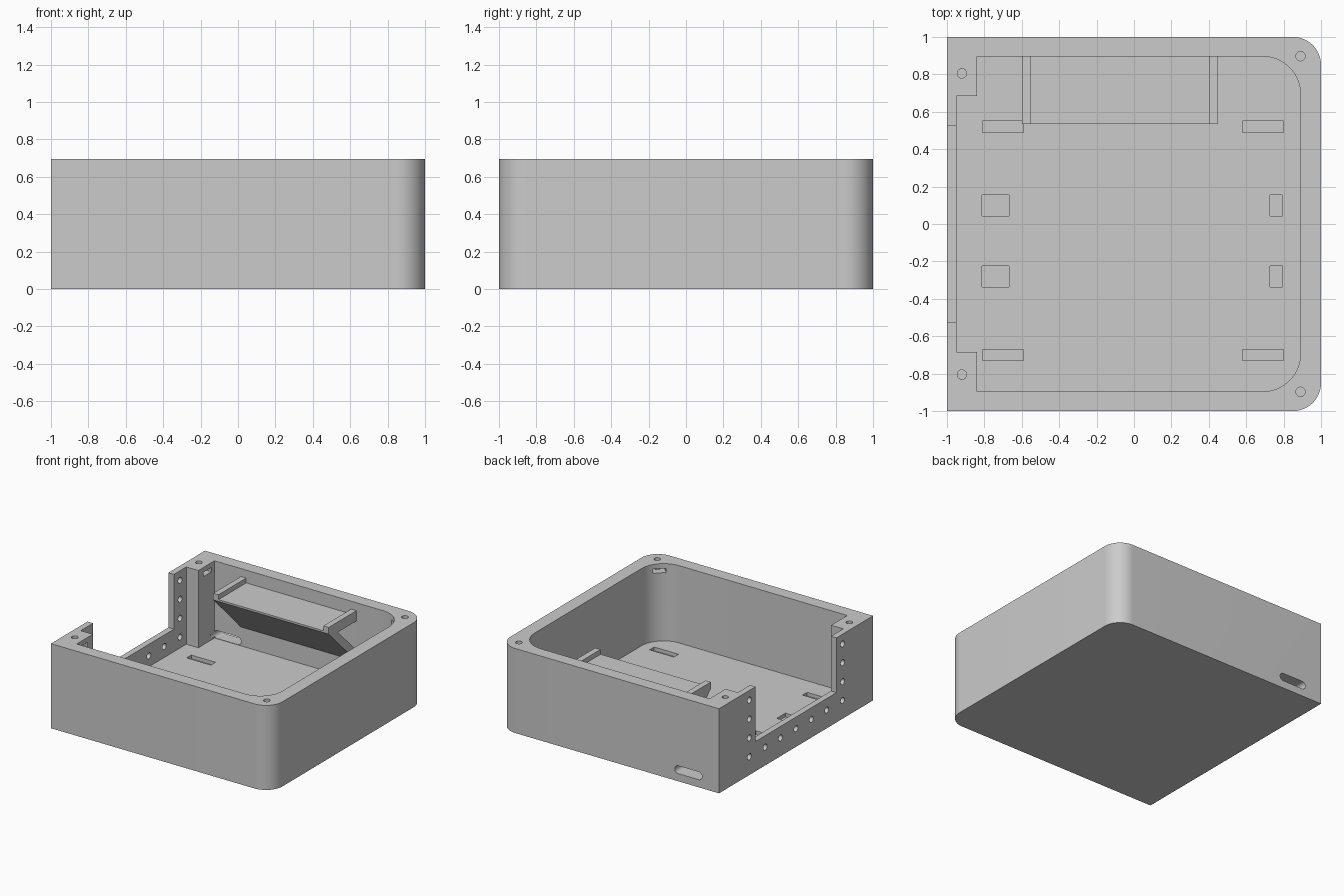
import bpy, bmesh, math
from mathutils import Vector, Matrix

if "Cube" in bpy.data.objects:
    bpy.data.objects.remove(bpy.data.objects["Cube"], do_unlink=True)

grey = bpy.data.materials.new("light grey plastic")
grey.use_nodes = True
grey.diffuse_color = (0.6, 0.6, 0.6, 1)
grey.node_tree.nodes["Principled BSDF"].inputs["Base Color"].default_value = (0.6, 0.6, 0.6, 1)

HEIGHT, FLOOR = 0.695, 0.06


def prism(bm, points, direction):
    """Extrude a closed outline along a direction vector."""
    face = bm.faces.new([bm.verts.new(p) for p in points])
    out = bmesh.ops.extrude_face_region(bm, geom=[face])
    bmesh.ops.translate(bm, vec=direction,
                        verts=[v for v in out["geom"] if isinstance(v, bmesh.types.BMVert)])


def box(bm, lo, hi, turn=0):
    lo, hi = Vector(lo), Vector(hi)
    m = (Matrix.Translation((lo + hi) / 2) @ Matrix.Rotation(turn, 4, "Z")
         @ Matrix.Diagonal((*(hi - lo), 1)))
    bmesh.ops.create_cube(bm, size=1, matrix=m)


def cylinder(bm, centre, radius, length, axis="Z"):
    turn = Matrix.Rotation(math.pi / 2, 4, "Y") if axis == "X" else Matrix()
    bmesh.ops.create_cone(bm, cap_ends=True, segments=24, radius1=radius, radius2=radius,
                          depth=length, matrix=Matrix.Translation(centre) @ turn)


def arc(cx, cy, r, start, end, steps=16):
    angles = [math.radians(start + (end - start) * i / steps) for i in range(steps + 1)]
    return [(cx + r * math.cos(a), cy + r * math.sin(a)) for a in angles]


def make(name, bm):
    bmesh.ops.recalc_face_normals(bm, faces=bm.faces)
    mesh = bpy.data.meshes.new(name)
    bm.to_mesh(mesh)
    bm.free()
    mesh.materials.append(grey)
    ob = bpy.data.objects.new(name, mesh)
    bpy.context.collection.objects.link(ob)
    return ob


def select(ob):
    bpy.ops.object.select_all(action="DESELECT")
    ob.select_set(True)
    bpy.context.view_layer.objects.active = ob


def cut(target, bm):
    """Subtract the cutter shape from the target, then drop the cutter."""
    cutter = make("cutter", bm)
    cutter.hide_render = True
    mod = target.modifiers.new("cut", "BOOLEAN")
    mod.operation, mod.solver, mod.object = "DIFFERENCE", "EXACT", cutter
    select(target)
    bpy.ops.object.modifier_apply(modifier=mod.name)
    bpy.data.objects.remove(cutter, do_unlink=True)


# Outer body, rounded on the +x corners only
bm = bmesh.new()
outline = [(-1, -1)] + arc(0.85, -0.85, 0.15, -90, 0) + arc(0.85, 0.85, 0.15, 0, 90) + [(-1, 1)]
prism(bm, [(x, y, 0) for x, y in outline], (0, 0, HEIGHT))
body = make("case_body", bm)

# Main cavity, stepped around the two square corner posts
bm = bmesh.new()
inner = ([(-0.95, -0.685), (-0.84, -0.685), (-0.84, -0.895)]
         + arc(0.69, -0.695, 0.2, -90, 0) + arc(0.69, 0.695, 0.2, 0, 90)
         + [(-0.84, 0.895), (-0.84, 0.685), (-0.95, 0.685)])
prism(bm, [(x, y, FLOOR) for x, y in inner], (0, 0, 1))
cut(body, bm)

# Wide opening in the -x wall
bm = bmesh.new()
box(bm, (-1.1, -0.525, 0.245), (-0.9, 0.525, 1))
cut(body, bm)

# Row and columns of small holes around the opening
bm = bmesh.new()
for i in range(5):
    cylinder(bm, (-1, -0.4 + 0.2 * i, 0.15), 0.025, 0.16, "X")
for side in (-1, 1):
    for i in range(4):
        cylinder(bm, (-1, 0.605 * side, 0.15 + 0.155 * i), 0.025, 0.16, "X")
cut(body, bm)

# Screw holes in the rim
bm = bmesh.new()
for side in (-1, 1):
    cylinder(bm, (-0.92, 0.805 * side, HEIGHT), 0.025, 0.4)
    cylinder(bm, (0.89, 0.897 * side, HEIGHT), 0.025, 0.4)
cut(body, bm)

# Nut slots that open into the cavity below the rim
bm = bmesh.new()
for side in (-1, 1):
    box(bm, (-0.97, 0.805 * side - 0.05, 0.62), (-0.8, 0.805 * side + 0.05, 0.655))
    box(bm, (0.77, 0.86 * side - 0.05, 0.62), (0.93, 0.86 * side + 0.05, 0.655),
        side * math.pi / 4)
cut(body, bm)

# Shallow pockets in the floor
bm = bmesh.new()
for y in (0.52, -0.70):
    for x in (-0.70, 0.69):
        box(bm, (x - 0.11, y - 0.03, 0.03), (x + 0.11, y + 0.03, 0.2))
for y in (0.1, -0.28):
    for x, half in ((-0.74, 0.072), (0.76, 0.033)):
        box(bm, (x - half, y - 0.056, 0.03), (x + half, y + 0.056, 0.2))
cut(body, bm)

# Rounded cable slot through the back wall
bm = bmesh.new()
slot = arc(-0.63, 0.095, 0.032, -90, 90) + arc(-0.815, 0.095, 0.032, 90, 270)
prism(bm, [(x, 0.85, z) for x, z in slot], (0, 0.3, 0))
cut(body, bm)

select(body)
bpy.ops.object.shade_smooth_by_angle(angle=math.radians(30))

# Shelf with a sloping brace, hollow between them
bm = bmesh.new()
section = [(0.535, 0.59), (0.9, 0.59), (0.9, 0.545), (0.655, 0.545),
           (0.9, 0.30), (0.9, 0.21), (0.535, 0.575)]
prism(bm, [(-0.6, y, z) for y, z in section], (1.05, 0, 0))
make("shelf_bracket", bm)

# Rails on the shelf ends
for name, x in (("shelf_rail_right", -0.6), ("shelf_rail_left", 0.402)):
    bm = bmesh.new()
    box(bm, (x, 0.535, 0.585), (x + 0.048, 0.9, 0.63))
    make(name, bm)
